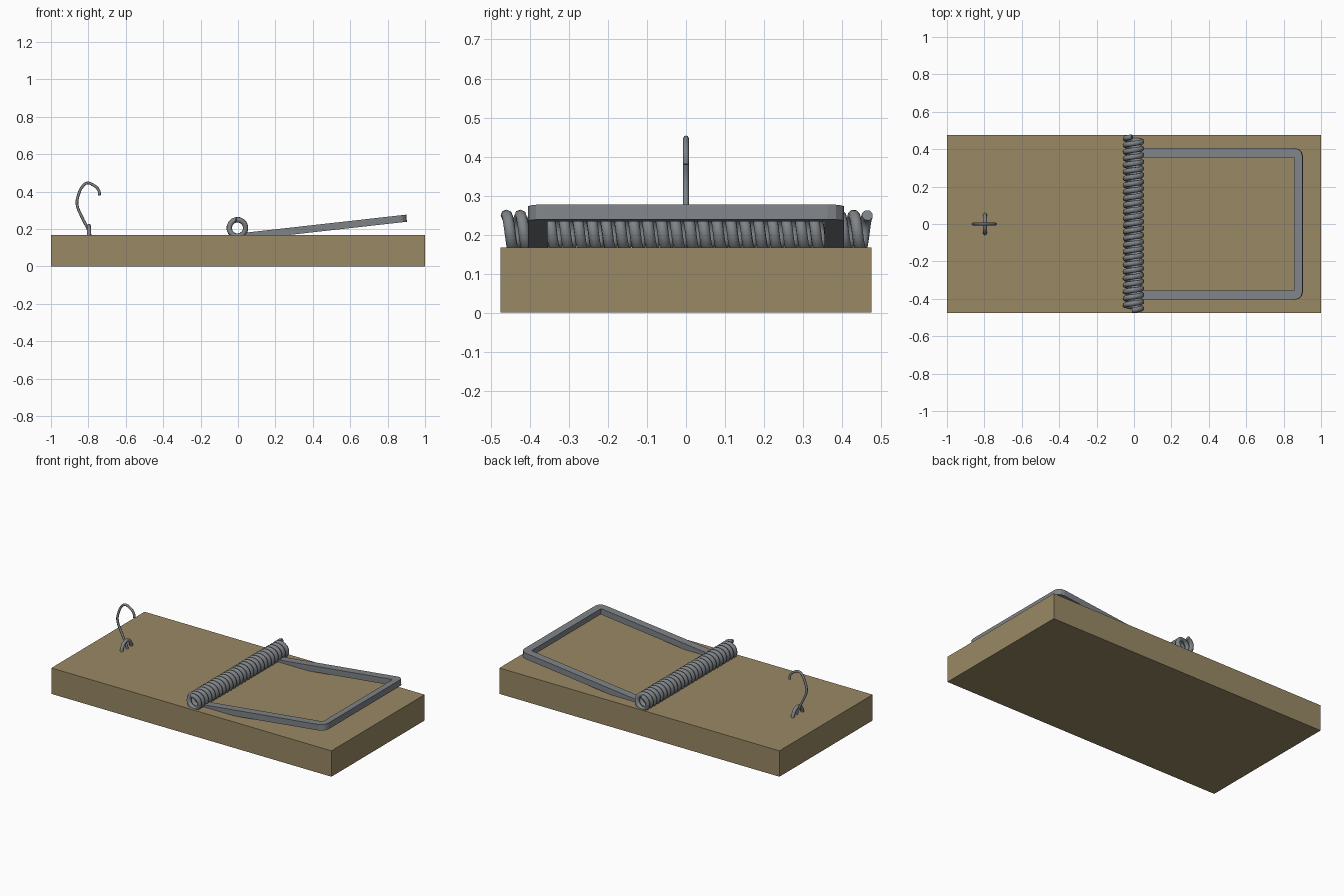
import bpy, bmesh, math
from mathutils import Matrix

if "Cube" in bpy.data.objects:
    bpy.data.objects.remove(bpy.data.objects["Cube"])


def material(name, rgb):
    m = bpy.data.materials.new(name)
    m.diffuse_color = (*rgb, 1)
    m.use_nodes = True
    m.node_tree.nodes["Principled BSDF"].inputs["Base Color"].default_value = m.diffuse_color
    return m


WOOD = material("wood", (0.32, 0.25, 0.13))
STEEL = material("steel", (0.215, 0.23, 0.245))
TOP = 0.167  # upper face of the board


def mesh_object(name, bm, mat):
    bmesh.ops.recalc_face_normals(bm, faces=bm.faces)
    me = bpy.data.meshes.new(name)
    bm.to_mesh(me)
    bm.free()
    me.materials.append(mat)
    ob = bpy.data.objects.new(name, me)
    bpy.context.collection.objects.link(ob)
    return ob


def wire(name, points, radius, smooth_path=False):
    """Round wire swept along a path, turned into a smooth mesh."""
    cu = bpy.data.curves.new(name, 'CURVE')
    cu.dimensions = '3D'
    cu.bevel_depth = radius
    cu.bevel_resolution = 2
    cu.use_fill_caps = True
    if smooth_path:
        sp = cu.splines.new('BEZIER')
        sp.bezier_points.add(len(points) - 1)
        sp.resolution_u = 4
        for bp, p in zip(sp.bezier_points, points):
            bp.co = p
            bp.handle_left_type = bp.handle_right_type = 'AUTO'
    else:
        sp = cu.splines.new('POLY')
        sp.points.add(len(points) - 1)
        for pt, p in zip(sp.points, points):
            pt.co = (*p, 1)
    cu.materials.append(STEEL)
    ob = bpy.data.objects.new(name, cu)
    bpy.context.collection.objects.link(ob)
    bpy.ops.object.select_all(action='DESELECT')
    ob.select_set(True)
    bpy.context.view_layer.objects.active = ob
    bpy.ops.object.convert(target='MESH')
    bpy.ops.object.shade_smooth_by_angle(angle=math.radians(50))


# Wooden board
bm = bmesh.new()
bmesh.ops.create_cube(bm, size=1, matrix=Matrix.Translation((0, 0, TOP / 2))
                      @ Matrix.Diagonal((2, 0.95, TOP, 1)))
mesh_object("board", bm, WOOD)

# Coil spring lying across the board
TURNS, STEPS = 26, 16
coil = []
for i in range(TURNS * STEPS + 1):
    a = math.radians(100) - 2 * math.pi * i / STEPS
    coil.append((-0.003 + 0.044 * math.cos(a),
                 -0.461 + 0.926 * i / (TURNS * STEPS),
                 0.206 + 0.044 * math.sin(a)))
wire("spring", coil, 0.0145)

# Flat-sided striking bar: U outline with rounded outer corners, sloping upward
R = 0.042
corner = [(0.90 - R + R * math.sin(t), 0.405 - R + R * math.cos(t))
          for t in (k * math.pi / 6 for k in range(4))]
half = [(0.02, 0.355), (0.02, 0.405)] + corner
outline = [(0.855, 0.355)] + half
outline += [(x, -y) for x, y in reversed(outline)]
bm = bmesh.new()
face = bm.faces.new([bm.verts.new((x, y, 0.277 - 0.112 * (0.90 - x)))
                     for x, y in outline])
ext = bmesh.ops.extrude_face_region(bm, geom=[face])
lower = [g for g in ext["geom"] if isinstance(g, bmesh.types.BMVert)]
bmesh.ops.translate(bm, verts=lower, vec=(0.003, 0, -0.038))
mesh_object("striking_bar", bm, STEEL)

# Staple holding the catch
arch = [(-0.797, -0.05 * math.cos(t), 0.155 + 0.062 * math.sin(t))
        for t in (k * math.pi / 12 for k in range(13))]
wire("staple", arch, 0.011)

# Bent catch hook
hook = [(-0.79, 0.165), (-0.80, 0.195), (-0.835, 0.265), (-0.861, 0.335),
        (-0.852, 0.385), (-0.832, 0.427), (-0.808, 0.446), (-0.775, 0.436),
        (-0.745, 0.408), (-0.74, 0.38)]
wire("catch_hook", [(x, 0, z) for x, z in hook], 0.0075, smooth_path=True)
